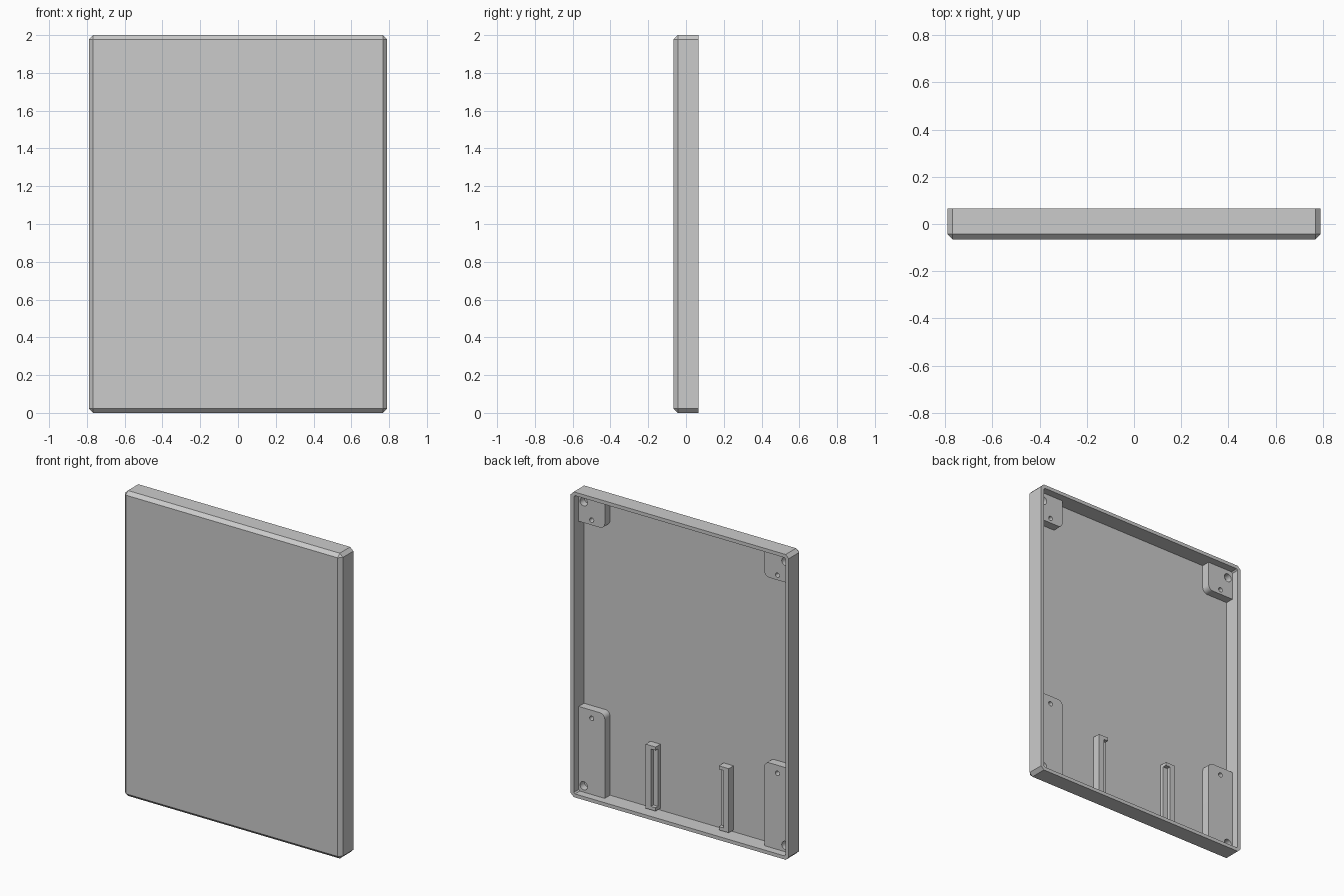
import bpy
import bmesh
from math import sin, cos, pi
from mathutils import Matrix, Vector

if "Cube" in bpy.data.objects:
    bpy.data.objects.remove(bpy.data.objects["Cube"], do_unlink=True)

grey = bpy.data.materials.new("plain_grey")
grey.use_nodes = True
grey.diffuse_color = (0.6, 0.6, 0.6, 1)
grey.node_tree.nodes["Principled BSDF"].inputs["Base Color"].default_value = (0.6, 0.6, 0.6, 1)

HALF_W, HALF_D, HEIGHT = 0.79, 0.065, 2.0
WALL = 0.025
FLOOR = -HALF_D + WALL      # y of the tray floor
SINK = 0.008                # overlap of parts into the shell


def make_object(name, bm):
    bmesh.ops.recalc_face_normals(bm, faces=bm.faces)
    mesh = bpy.data.meshes.new(name)
    bm.to_mesh(mesh)
    bm.free()
    mesh.materials.append(grey)
    obj = bpy.data.objects.new(name, mesh)
    bpy.context.collection.objects.link(obj)
    return obj


def add_box(bm, x, y, z):
    size = Vector((x[1] - x[0], y[1] - y[0], z[1] - z[0]))
    centre = Vector((sum(x), sum(y), sum(z))) / 2
    bmesh.ops.create_cube(bm, size=1, matrix=Matrix.Translation(centre) @ Matrix.Diagonal(size).to_4x4())


# Tray shell: chamfered slab, open at the back
bm = bmesh.new()
add_box(bm, (-HALF_W, HALF_W), (-HALF_D, HALF_D), (0, HEIGHT))
edges = [e for e in bm.edges if any(v.co.y < 0 for v in e.verts)]
bmesh.ops.bevel(bm, geom=edges, offset=0.022, segments=1, affect='EDGES')
bm.normal_update()
back = max(bm.faces, key=lambda f: f.calc_center_median().y)
bmesh.ops.inset_individual(bm, faces=[back], thickness=WALL)
floor = bmesh.ops.extrude_discrete_faces(bm, faces=[back])["faces"][0]
bmesh.ops.translate(bm, verts=floor.verts, vec=(0, FLOOR - HALF_D, 0))
make_object("tray_shell", bm)


def corner_block(name, z_wall, z_free, small_hole, large_hole):
    """Mounting block with one rounded corner, two blind holes and a mirrored twin."""
    x_in, x_out, top, r = 0.578, HALF_W - WALL + SINK, 0.015, 0.035
    up = 1 if z_free > z_wall else -1
    outline = [(x_out, z_wall), (x_out, z_free)]
    for i in range(7):
        a = pi / 2 * i / 6
        outline.append((x_in + r - r * sin(a), z_free + up * r * (cos(a) - 1)))
    outline.append((x_in, z_wall))
    bm = bmesh.new()
    face = bm.faces.new([bm.verts.new((x, FLOOR - SINK, z)) for x, z in outline])
    side = bmesh.ops.extrude_face_region(bm, geom=[face])["geom"]
    verts = [v for v in side if isinstance(v, bmesh.types.BMVert)]
    bmesh.ops.translate(bm, verts=verts, vec=(0, top - FLOOR + SINK, 0))
    block = make_object(name, bm)

    # Blind screw holes
    bm = bmesh.new()
    for (x, z), radius in ((small_hole, 0.015), (large_hole, 0.027)):
        place = Matrix.Translation((x, 0.02, z)) @ Matrix.Rotation(pi / 2, 4, 'X')
        bmesh.ops.create_cone(bm, cap_ends=True, segments=24, radius1=radius,
                              radius2=radius, depth=0.1, matrix=place)
    cutter = make_object(name + "_hole_cutter", bm)
    cutter.hide_render = True
    cut = block.modifiers.new("holes", 'BOOLEAN')
    cut.operation, cut.solver, cut.object = 'DIFFERENCE', 'EXACT', cutter
    block.modifiers.new("twin", 'MIRROR')
    bpy.context.view_layer.objects.active = block
    for mod in ("holes", "twin"):
        bpy.ops.object.modifier_apply(modifier=mod)
    bpy.data.objects.remove(cutter, do_unlink=True)

    bpy.ops.object.select_all(action='DESELECT')
    block.select_set(True)
    bpy.ops.object.shade_smooth_by_angle()


low, high = WALL - SINK, HEIGHT - WALL + SINK
corner_block("upper_mounting_blocks", high, 1.788, (0.673, 1.82), (0.731, 1.925))
corner_block("lower_mounting_blocks", low, 0.575, (0.673, 0.522), (0.731, 0.065))

# Slotted rails facing each other: base strip, outer wall and end caps
bm = bmesh.new()
inner, outer, wall_in = 0.229, 0.301, 0.263
bottom, top, cap, back_y = 0.035, 0.455, 0.022, 0.01
base_y = FLOOR + 0.024
add_box(bm, (inner, outer), (FLOOR - SINK, base_y), (bottom, top))
add_box(bm, (wall_in, outer), (base_y, back_y), (bottom + cap, top - cap))
for z in (bottom, top - cap):
    add_box(bm, (inner, outer), (base_y, back_y), (z, z + cap))
rails = make_object("guide_rails", bm)
rails.location.x = -0.0155
rails.modifiers.new("twin", 'MIRROR')
